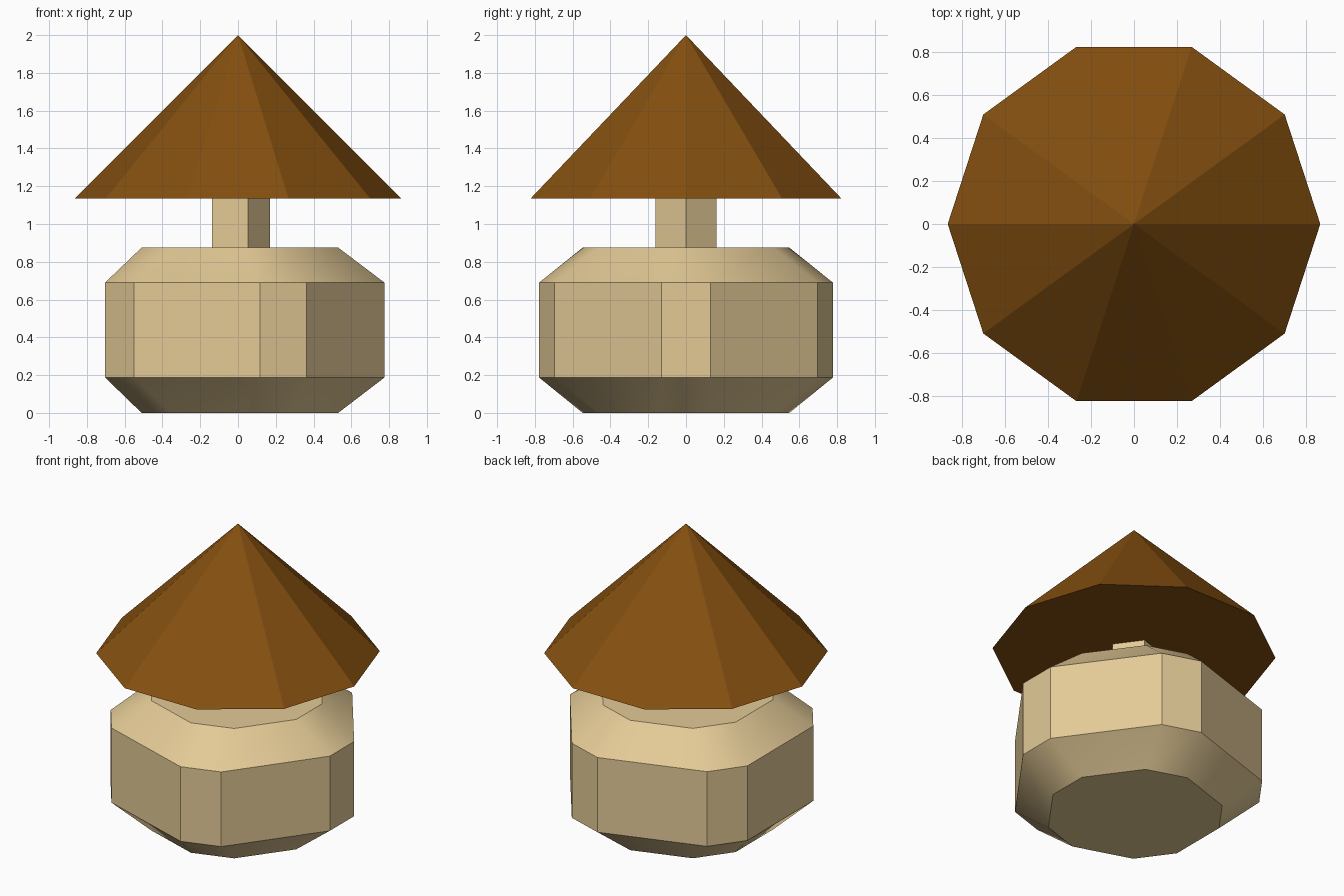
import bpy
import bmesh
from math import sin, cos, radians

cube = bpy.data.objects.get("Cube")
if cube:
    bpy.data.objects.remove(cube, do_unlink=True)


def make_material(name, rgb):
    mat = bpy.data.materials.new(name)
    mat.use_nodes = True
    mat.diffuse_color = (*rgb, 1)
    bsdf = next(n for n in mat.node_tree.nodes if n.type == 'BSDF_PRINCIPLED')
    bsdf.inputs["Base Color"].default_value = (*rgb, 1)
    bsdf.inputs["Roughness"].default_value = 0.8
    return mat


def polygon(sides, radius, cut=0):
    """Points of a polygon with a corner at +x; cut splits each corner by +-cut degrees."""
    offsets = (-cut, cut) if cut else (0,)
    angles = [radians(360 * i / sides + o) for i in range(sides) for o in offsets]
    return [(radius * cos(a), radius * sin(a)) for a in angles]


def loft(name, sections, mat, smooth=False):
    """Join stacked outlines (points, z) into a closed solid."""
    bm = bmesh.new()
    rings = [[bm.verts.new((x, y, z)) for x, y in pts] for pts, z in sections]
    for low, high in zip(rings, rings[1:]):
        n = len(low)
        for i in range(n):
            j = (i + 1) % n
            if len(high) == 1:
                bm.faces.new((low[i], low[j], high[0]))
            else:
                bm.faces.new((low[i], low[j], high[j], high[i]))
    bm.faces.new(rings[0][::-1])
    if len(rings[-1]) > 1:
        bm.faces.new(rings[-1])
    mesh = bpy.data.meshes.new(name)
    bm.to_mesh(mesh)
    bm.free()
    mesh.materials.append(mat)
    obj = bpy.data.objects.new(name, mesh)
    bpy.context.collection.objects.link(obj)
    if smooth:
        bpy.ops.object.select_all(action='DESELECT')
        obj.select_set(True)
        bpy.context.view_layer.objects.active = obj
        bpy.ops.object.shade_smooth_by_angle(angle=radians(30))
    return obj


cream = make_material("cream", (0.77, 0.59, 0.305))
brown = make_material("brown", (0.235, 0.08, 0.005))

# Five-sided body with cut corners and bevelled top and bottom
wide = polygon(5, 0.786, 9.5)
narrow = polygon(5, 0.548, 14.6)
loft("body", [(narrow, 0), (wide, 0.187), (wide, 0.69), (narrow, 0.875)], cream, smooth=True)

# Five-sided neck, slightly sunk into the body and roof
neck = polygon(5, 0.17)
loft("neck", [(neck, 0.80), (neck, 1.20)], cream)

# Ten-sided pointed roof
loft("roof", [(polygon(10, 0.866), 1.134), ([(0, 0)], 2.0)], brown)
